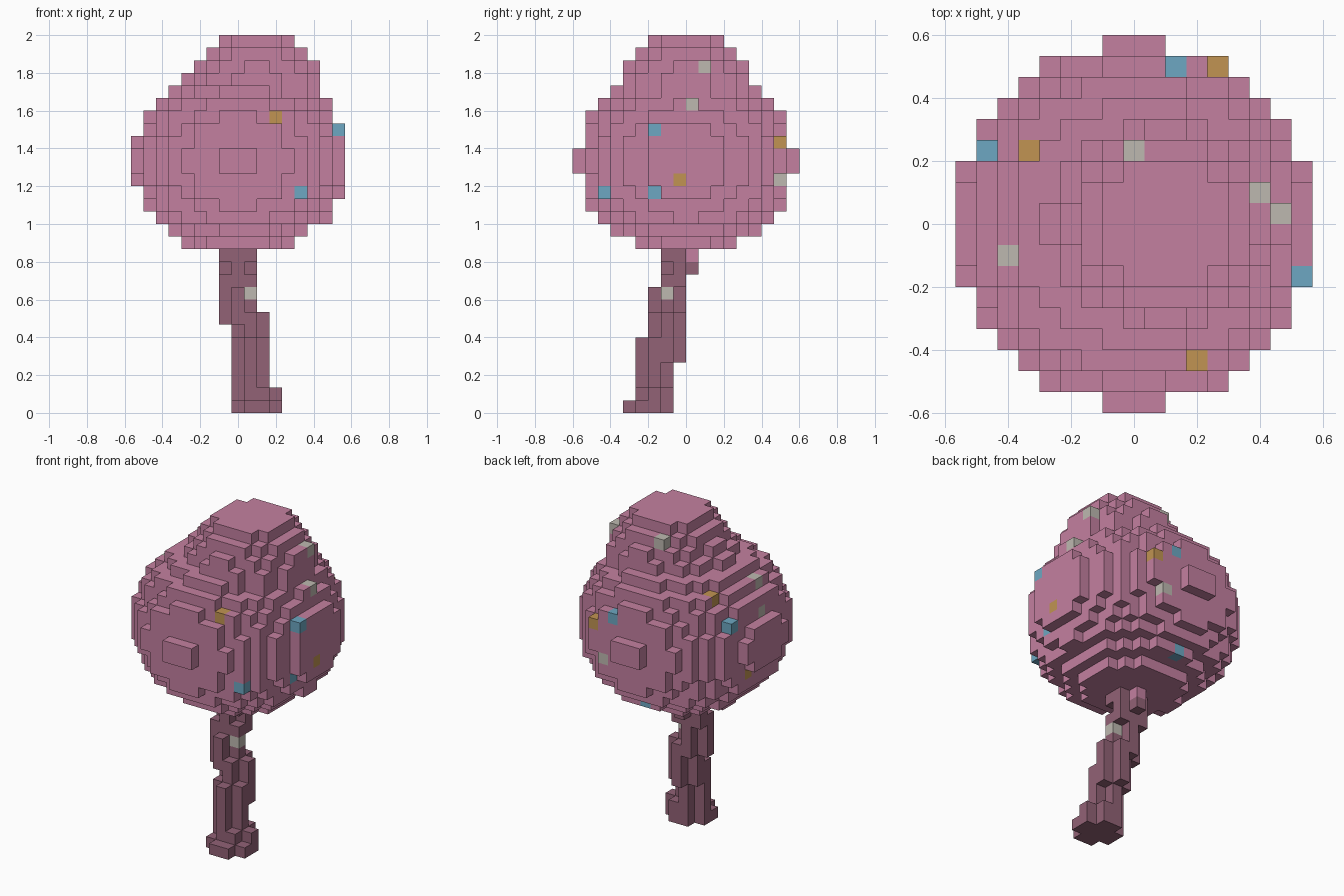
import bpy, bmesh, math

cube = bpy.data.objects.get("Cube")
if cube:
    bpy.data.objects.remove(cube, do_unlink=True)

S = 1 / 15  # edge length of one block


def material(name, rgb):
    m = bpy.data.materials.new(name)
    m.use_nodes = True
    m.diffuse_color = (*rgb, 1)
    bsdf = next(n for n in m.node_tree.nodes if n.type == 'BSDF_PRINCIPLED')
    bsdf.inputs["Base Color"].default_value = (*rgb, 1)
    return m


MATS = [material("foliage_pink", (0.552, 0.216, 0.352)),
        material("bark_mauve", (0.287, 0.122, 0.181)),
        material("fruit_blue", (0.153, 0.386, 0.539)),
        material("fruit_orange", (0.533, 0.296, 0.084)),
        material("fruit_grey", (0.515, 0.485, 0.434))]
PINK, BARK, BLUE, ORANGE, GREY = range(5)


def centre(c):
    return c[0] * S, (c[1] + 0.5) * S, (c[2] + 0.5) * S


def cell(x, y, z):
    return round(x / S), math.floor(y / S), math.floor(z / S)


def inside(p, c, r, rz):
    return ((p[0] - c[0]) ** 2 + (p[1] - c[1]) ** 2) / r ** 2 + ((p[2] - c[2]) / rz) ** 2 <= 1


# Trunk: stacked rounded slabs that lean; (first layer, end layer, x range, y range) in blocks
trunk = {}
SLABS = [(0, 1, (0, 3), (-5, -2)), (1, 2, (0, 3), (-4, -2)), (2, 4, (0, 2), (-4, -2)),
         (4, 6, (0, 2), (-4, -1)), (6, 7, (0, 2), (-3, -1)), (7, 8, (-1, 2), (-3, -1)),
         (8, 10, (-1, 1), (-3, -1)), (10, 11, (-1, 1), (-2, -1)),
         (11, 12, (-1, 1), (-2, 0)), (12, 13, (-1, 1), (-2, -1))]
for k0, k1, (xa, xb), (ya, yb) in SLABS:
    for i in range(xa, xb + 1):
        for j in range(ya, yb + 1):
            u = (2 * i - xa - xb) / (xb - xa + 1)
            v = (2 * j - ya - yb) / (yb - ya + 1)
            if u * u + v * v < 0.85:
                for k in range(k0, k1):
                    trunk[i, j, k] = BARK
trunk[cell(0.067, -0.1, 0.633)] = GREY

# Crown: a wide flattened ball with a smaller ball on top
crown = {}
for i in range(-9, 10):
    for j in range(-10, 10):
        for k in range(11, 30):
            p = centre((i, j, k))
            if (i, j, k) not in trunk and (
                    inside(p, (0.008, 0, 4 / 3), 0.574, 0.503)
                    or inside(p, (0.1, 0, 1.7), 0.34, 0.34)):
                crown[i, j, k] = PINK

# Coloured fruit blocks set into the crown
FRUIT = {
    BLUE: [(0.533, -0.167, 1.5), (0.333, -0.433, 1.167), (0.467, -0.167, 1.167),
           (-0.467, 0.233, 1.5), (0.133, 0.5, 1.5), (0, 0.367, 0.967)],
    ORANGE: [(0.2, -0.433, 1.567), (0.533, -0.033, 1.233), (0.267, 0.5, 1.433),
             (-0.333, 0.233, 1.633), (-0.467, 0.1, 1.167), (0.067, 0.433, 1.1)],
    GREY: [(0.4, 0.1, 1.833), (0.467, 0.033, 1.633), (0, 0.233, 1.9),
           (-0.4, -0.1, 1.633), (-0.467, -0.033, 1.5), (0.2, 0.5, 1.233)],
}
for mat, spots in FRUIT.items():
    for spot in spots:
        crown[cell(*spot)] = mat

solid = set(trunk) | set(crown)


def build(name, cells):
    """Make one mesh from the exposed faces of the blocks."""
    bm = bmesh.new()
    verts = {}

    def vert(g):
        if g not in verts:
            verts[g] = bm.verts.new(((g[0] - 0.5) * S, g[1] * S, g[2] * S))
        return verts[g]

    for c, mat in cells.items():
        for axis in range(3):
            b, d = (axis + 1) % 3, (axis + 2) % 3
            for side in (0, 1):
                n = list(c)
                n[axis] += 2 * side - 1
                if tuple(n) in solid:
                    continue
                ring = []
                for s, t in ((0, 0), (1, 0), (1, 1), (0, 1)):
                    g = list(c)
                    g[axis] += side
                    g[b] += s
                    g[d] += t
                    ring.append(vert(tuple(g)))
                face = bm.faces.new(ring if side else ring[::-1])
                face.material_index = mat
    mesh = bpy.data.meshes.new(name)
    bm.to_mesh(mesh)
    bm.free()
    for m in MATS:
        mesh.materials.append(m)
    obj = bpy.data.objects.new(name, mesh)
    bpy.context.collection.objects.link(obj)
    return obj


build("tree_trunk", trunk)
build("tree_crown", crown)
